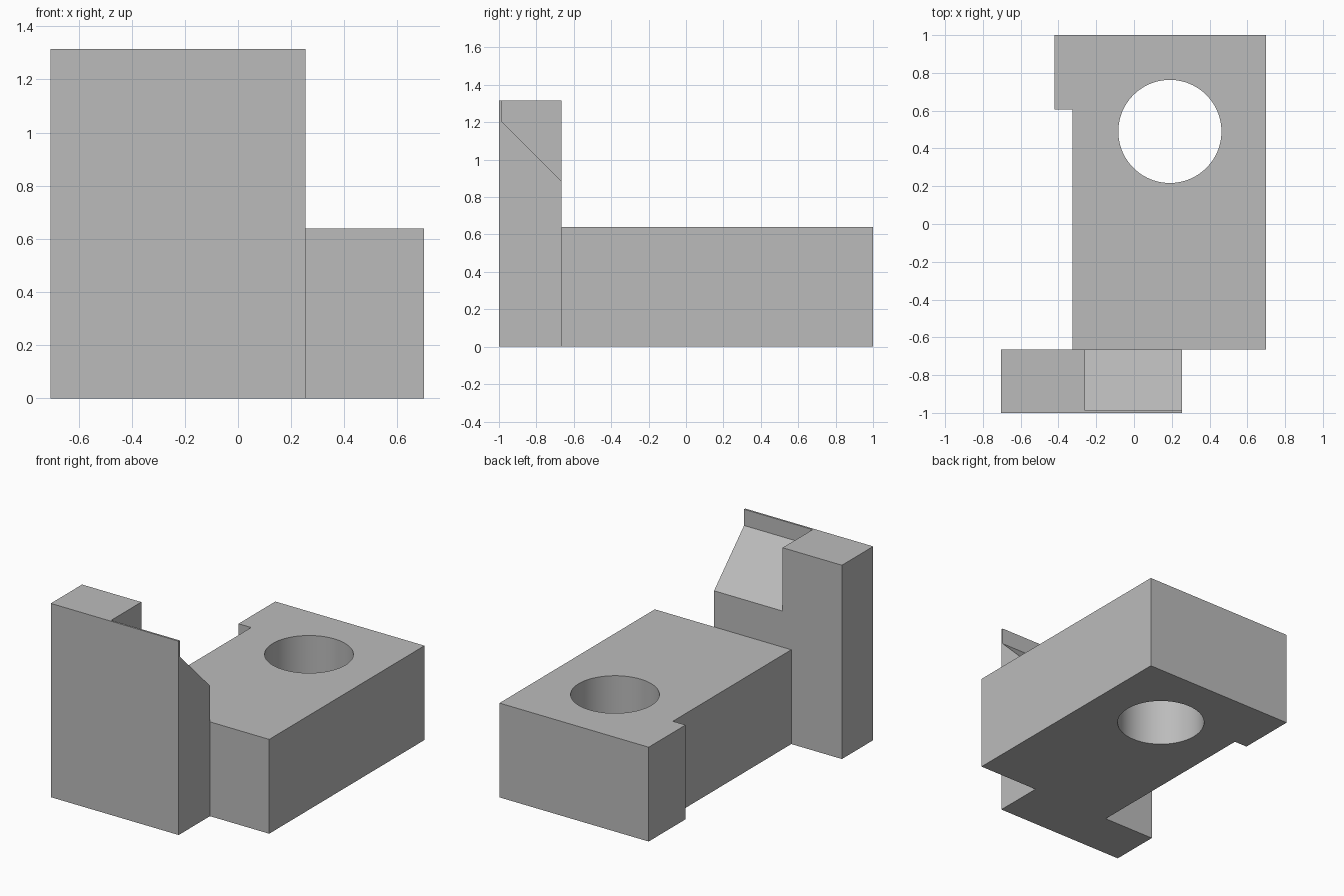
import bpy
import bmesh
import math
from mathutils import Vector

default = bpy.data.objects.get("Cube")
if default:
    bpy.data.objects.remove(default, do_unlink=True)

grey = bpy.data.materials.new("plain grey")
grey.use_nodes = True
colour = (0.5, 0.5, 0.5, 1)
grey.diffuse_color = colour
grey.node_tree.nodes["Principled BSDF"].inputs["Base Color"].default_value = colour


def prism(name, outline, sweep):
    """Extrude a closed outline of 3D points along the sweep vector."""
    bm = bmesh.new()
    face = bm.faces.new([bm.verts.new(p) for p in outline])
    result = bmesh.ops.extrude_face_region(bm, geom=[face], use_keep_orig=True)
    moved = [v for v in result["geom"] if isinstance(v, bmesh.types.BMVert)]
    bmesh.ops.translate(bm, verts=moved, vec=Vector(sweep))
    bmesh.ops.recalc_face_normals(bm, faces=bm.faces)
    mesh = bpy.data.meshes.new(name)
    bm.to_mesh(mesh)
    bm.free()
    mesh.materials.append(grey)
    obj = bpy.data.objects.new(name, mesh)
    bpy.context.collection.objects.link(obj)
    return obj


def cut(obj, cutter):
    """Subtract the cutter, apply the result and discard the cutter."""
    mod = obj.modifiers.new("cut", "BOOLEAN")
    mod.operation = "DIFFERENCE"
    mod.solver = "EXACT"
    mod.object = cutter
    bpy.ops.object.select_all(action="DESELECT")
    bpy.context.view_layer.objects.active = obj
    obj.select_set(True)
    bpy.ops.object.modifier_apply(modifier=mod.name)
    bpy.data.objects.remove(cutter, do_unlink=True)
    bpy.ops.object.shade_smooth_by_angle(angle=math.radians(30))


# Base block with a small side step at the back
WALL_BACK, BASE_TOP, WALL_TOP = -0.665, 0.64, 1.315
base_outline = [(-0.325, WALL_BACK), (0.7, WALL_BACK), (0.7, 1),
                (-0.42, 1), (-0.42, 0.605), (-0.325, 0.605)]
base = prism("base_block", [(x, y, 0) for x, y in base_outline], (0, 0, BASE_TOP))

# Round through hole
bpy.ops.mesh.primitive_cylinder_add(vertices=96, radius=0.273, depth=2,
                                    location=(0.19, 0.49, BASE_TOP / 2))
hole = bpy.context.object
hole.name = "hole_cutter"
hole.hide_render = True
hole.data.materials.append(grey)
cut(base, hole)

# Upright front wall
wall_outline = [(-0.705, -1), (0.255, -1), (0.255, WALL_BACK), (-0.705, WALL_BACK)]
wall = prism("front_wall", [(x, y, 0) for x, y in wall_outline], (0, 0, WALL_TOP))

# Sloped notch behind a thin front lip
slope = (0.885 - 1.205) / (WALL_BACK + 0.987)
notch_outline = [(-0.987, 1.205), (-0.987, 1.5), (-0.5, 1.5),
                 (-0.5, 0.885 + slope * (-0.5 - WALL_BACK))]
notch = prism("notch_cutter", [(-0.26, y, z) for y, z in notch_outline], (0.7, 0, 0))
notch.hide_render = True
cut(wall, notch)
